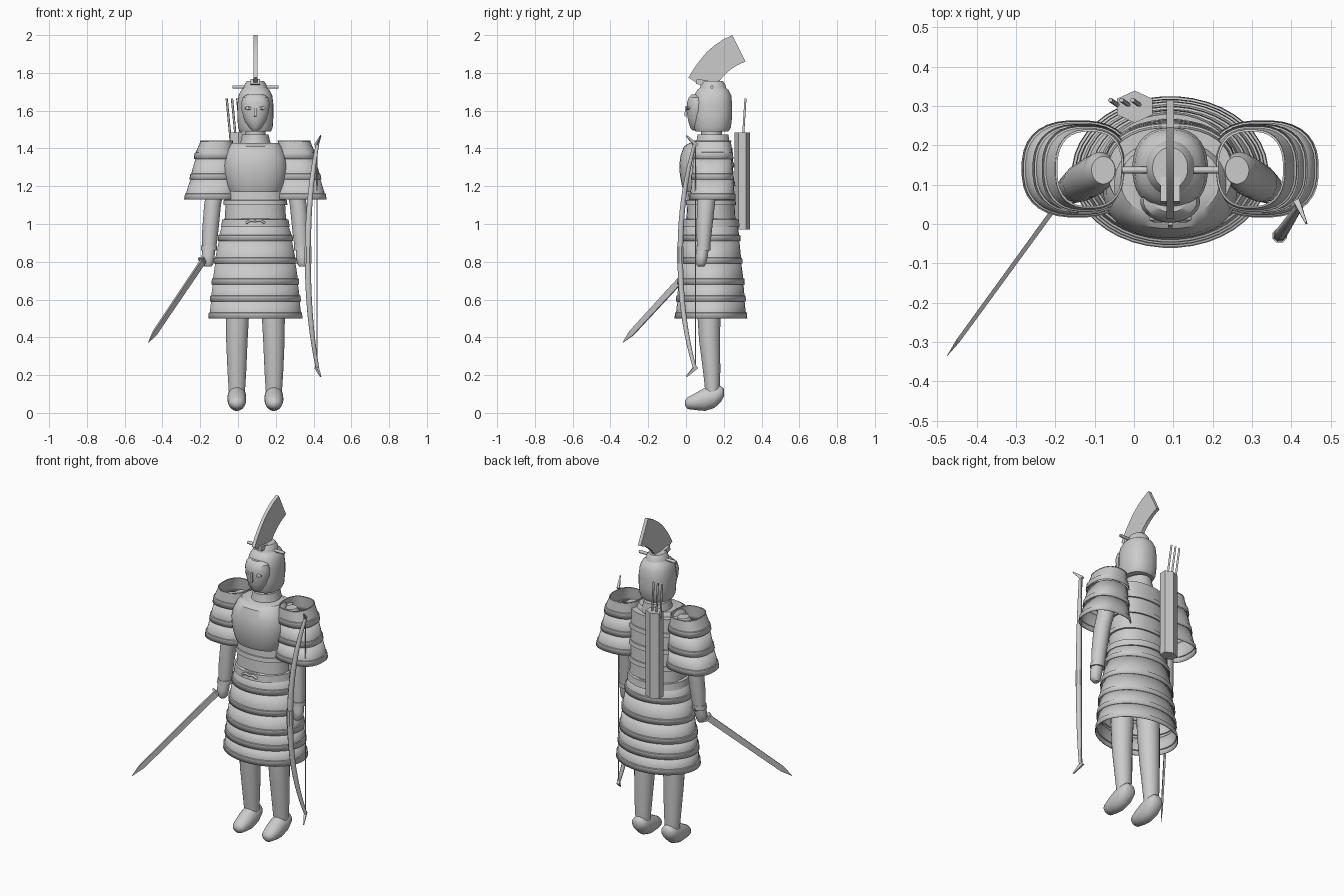
import bpy, bmesh, math
from mathutils import Vector

if "Cube" in bpy.data.objects:
    bpy.data.objects.remove(bpy.data.objects["Cube"])

CX, CY = 0.092, 0.132      # body axis
clay = bpy.data.materials.new("clay grey")
clay.use_nodes = True
GREY = (0.6, 0.6, 0.6, 1)
clay.diffuse_color = GREY
clay.node_tree.nodes["Principled BSDF"].inputs["Base Color"].default_value = GREY


def finish(name, bm, angle=35, thick=0.0):
    bmesh.ops.recalc_face_normals(bm, faces=bm.faces)
    me = bpy.data.meshes.new(name)
    bm.to_mesh(me)
    bm.free()
    me.materials.append(clay)
    ob = bpy.data.objects.new(name, me)
    bpy.context.collection.objects.link(ob)
    if thick:
        mod = ob.modifiers.new("thickness", "SOLIDIFY")
        mod.thickness = thick
    bpy.ops.object.select_all(action="DESELECT")
    ob.select_set(True)
    bpy.context.view_layer.objects.active = ob
    bpy.ops.object.shade_smooth_by_angle(angle=math.radians(angle))
    return ob


def loft(name, rings, sides=24, power=2.0, capped=True, along_y=False, thick=0.0, angle=35):
    """Skin oval rings (x, y, z, rx, r2), stacked upward or along y."""
    bm = bmesh.new()
    loops = []
    for x, y, z, rx, r2 in rings:
        loop = []
        for i in range(sides):
            a = math.tau * (i + 0.5) / sides
            u, v = math.cos(a), math.sin(a)
            u = math.copysign(abs(u) ** (2 / power), u) * rx
            v = math.copysign(abs(v) ** (2 / power), v) * r2
            loop.append(bm.verts.new((x + u, y, z + v) if along_y else (x + u, y + v, z)))
        loops.append(loop)
    for a, b in zip(loops, loops[1:]):
        for i in range(sides):
            j = (i + 1) % sides
            bm.faces.new((a[i], a[j], b[j], b[i]))
    if capped:
        bm.faces.new(loops[0])
        bm.faces.new(loops[-1])
    return finish(name, bm, angle, thick)


def body(name, rows, **kw):
    """Loft on the body axis from rows (z, rx, front y, back y)."""
    return loft(name, [(CX, (f + b) / 2, z, rx, (b - f) / 2) for z, rx, f, b in rows], **kw)


def bar(name, start, end, wide, deep, side=(0, 0, 1), tip=1.0):
    """Rectangular bar between two points, with a scaled far end."""
    p, q = Vector(start), Vector(end)
    d = (q - p).normalized()
    s = Vector(side)
    s = (s - d * s.dot(d)).normalized()
    t = d.cross(s)
    bm = bmesh.new()
    a, b = [[bm.verts.new(c + s * wide * k * i + t * deep * k * j)
             for i, j in ((.5, .5), (.5, -.5), (-.5, -.5), (-.5, .5))]
            for c, k in ((p, 1), (q, tip))]
    bm.faces.new(a)
    bm.faces.new(b)
    for i in range(4):
        bm.faces.new((a[i], a[i - 1], b[i - 1], b[i]))
    return finish(name, bm)


def rod(name, points, radius):
    cu = bpy.data.curves.new(name, "CURVE")
    cu.dimensions = "3D"
    cu.bevel_depth = radius
    cu.bevel_resolution = 1
    cu.use_fill_caps = True
    sp = cu.splines.new("POLY")
    sp.points.add(len(points) - 1)
    for pt, co in zip(sp.points, points):
        pt.co = (*co, 1)
    cu.materials.append(clay)
    ob = bpy.data.objects.new(name, cu)
    bpy.context.collection.objects.link(ob)
    return ob


# Skirt and back armour: overlapping flared tiers
tiers = [(1.02, .172, .143), (.91, .2, .158), (.79, .22, .168),
         (.68, .233, .18), (.59, .242, .186), (.5, .25, .193)]
for i, ((zt, xt, yt), (zb, xb, yb)) in enumerate(zip(tiers, tiers[1:])):
    loft(f"skirt_tier_{i + 1}",
         [(CX, CY, zb, xb, yb), (CX, CY, zb + .03, xb - .002, yb - .002),
          (CX, CY, zb + .032, xb - .008, yb - .008), (CX, CY, zt + .01, xt - .008, yt - .008)],
         sides=40, capped=False, thick=.004)
for i in range(4):
    z = 1.0 + i * .1
    loft(f"torso_tier_{i + 1}",
         [(CX, CY, z, .17, .138 - i * .004), (CX, CY, z + .025, .168, .135 - i * .004),
          (CX, CY, z + .027, .163, .13 - i * .004), (CX, CY, z + .105, .158, .125 - i * .004)],
         sides=36, power=2.3, thick=0)

# Chest plate, belt, collar and neck
body("chest_plate", [(1.17, .14, -.01, .2), (1.2, .155, -.022, .21), (1.26, .167, -.033, .21),
                     (1.31, .17, -.036, .21), (1.36, .162, -.03, .21), (1.41, .14, -.012, .21),
                     (1.43, .125, .02, .2)], power=2.3, sides=32)
body("belt", [(.985, .182, -.022, .285), (1.025, .176, -.018, .28)], sides=40)
for s in (-1, 1):
    rod("belt_knot", [(CX, -.026, 1.015), (CX + s * .025, -.026, 1.02), (CX + s * .05, -.02, 1.005)], .007)
body("collar", [(1.41, .085, .045, .235), (1.44, .078, .055, .23), (1.475, .07, .06, .225)])
body("neck", [(1.42, .055, .08, .19), (1.52, .052, .08, .19)])

# Head: helmet, face mask, eyes and nose
body("helmet", [(1.49, .083, .05, .225), (1.51, .092, .04, .238), (1.57, .096, .036, .245),
                (1.63, .096, .036, .245), (1.68, .09, .042, .24), (1.71, .075, .06, .225),
                (1.73, .05, .085, .2)], power=2.3, sides=32)
body("face_mask", [(1.495, .02, .035, .1), (1.51, .036, .022, .1), (1.55, .058, .01, .1),
                   (1.6, .073, .003, .11), (1.64, .076, .004, .11), (1.67, .068, .014, .1),
                   (1.685, .045, .03, .1)])
for s in (-1, 1):
    x = CX + s * .032
    loft("eye", [(x, y, 1.613, r, r * .45) for y, r in ((.03, .024), (.01, .022), (.004, .01))],
         sides=16, along_y=True)
bar("nose", (CX, .004, 1.625), (CX, -.002, 1.57), .012, .014, side=(1, 0, 0))

# Helmet cap, pin and crest
body("helmet_cap", [(1.71, .065, .07, .215), (1.74, .058, .078, .208), (1.758, .045, .09, .195)])
rod("helmet_pin", [(-.03, .137, 1.725), (.215, .137, 1.725)], .009)
bar("crest_mount", (CX, .055, 1.755), (CX, .17, 1.735), .05, .028, side=(1, 0, 0))
outline = [(.013, 1.775), (.04, 1.82), (.07, 1.862), (.11, 1.91), (.15, 1.945), (.195, 1.976),
           (.245, 2.0), (.315, 1.86), (.27, 1.84), (.235, 1.817), (.205, 1.79), (.18, 1.76),
           (.165, 1.735), (.06, 1.745)]
bm = bmesh.new()
face = bm.faces.new([bm.verts.new((CX - .01, y, z)) for y, z in outline])
grown = bmesh.ops.extrude_face_region(bm, geom=[face])["geom"]
bmesh.ops.translate(bm, vec=(.02, 0, 0), verts=[g for g in grown if isinstance(g, bmesh.types.BMVert)])
finish("crest", bm)

# Limbs and shoulder guards on both sides
for s, side in ((-1, "right"), (1, "left")):
    def at(d):
        return CX + s * d
    loft(f"{side}_leg", [(at(.098), .14, .11, .043, .038), (at(.098), .136, .22, .05, .046),
                         (at(.098), .125, .38, .057, .056), (at(.094), .12, .56, .063, .063),
                         (at(.088), .12, .8, .065, .065)])
    loft(f"{side}_foot", [(at(.098), y, z, rx, rz) for y, z, rx, rz in
                          ((-.006, .052, .016, .014), (.01, .052, .036, .032), (.05, .06, .047, .045),
                           (.1, .072, .05, .062), (.15, .085, .049, .06), (.185, .1, .042, .042),
                           (.2, .107, .025, .022))], along_y=True, angle=50)
    loft(f"{side}_arm", [(at(.245), .092, .86, .036, .034), (at(.24), .096, .95, .043, .04),
                         (at(.227), .105, 1.1, .045, .048), (at(.2), .12, 1.25, .048, .05),
                         (at(.178), .135, 1.38, .042, .048), (at(.17), .137, 1.41, .03, .035)])
    loft(f"{side}_cuff", [(at(.246), .091, .86, .042, .038), (at(.245), .092, .885, .042, .038)])
    loft(f"{side}_hand", [(at(.25), .08, .775, .018, .018), (at(.252), .08, .79, .031, .027),
                          (at(.25), .084, .83, .035, .032), (at(.246), .09, .875, .033, .031)], angle=50)
    # guard rows: z, inner offset, outer offset, half depth
    guard = [(1.44, .118, .292, .1), (1.345, .107, .323, .108), (1.235, .1, .35, .115), (1.13, .092, .378, .124)]
    for i, ((zt, it, ot, dt), (zb, ib, ob, db)) in enumerate(zip(guard, guard[1:])):
        rows = [(zb, ib, ob, db), (zb + .03, ib + .003, ob - .005, db - .003),
                (zb + .032, ib + .007, ob - .01, db - .007), (zt, it + .005, ot - .005, dt - .005)]
        if i == 0:
            rows += [(zt + .001, it, ot, dt)]
        loft(f"{side}_guard_tier_{i + 1}",
             [(at((a + b) / 2), .14, z, (b - a) / 2, d) for z, a, b, d in rows],
             sides=32, power=2.5, capped=False, thick=.004)

# Sword in the right hand
hilt, tip = Vector((-.14, .125, .87)), Vector((-.475, -.335, .372))
rod("sword_grip", [hilt, hilt.lerp(tip, .14)], .012)
bar("sword_guard", hilt.lerp(tip, .13), hilt.lerp(tip, .145), .05, .035)
bar("sword_blade", hilt.lerp(tip, .14), hilt.lerp(tip, .9), .036, .012, tip=.85)
bar("sword_point", hilt.lerp(tip, .9), tip, .031, .01, tip=.08)

# Bow at the left: curved limb lofted upward, hooked ends and string
limb = []
for i in range(21):
    t = i / 10 - 1
    k = abs(t) ** 2.2
    limb.append((.37 + .05 * k, -.03 + .075 * k, .83 + .59 * t, .017 - .007 * k, .016 - .006 * k))
loft("bow_limb", limb, sides=8, angle=60)
loft("bow_grip", [(.37, -.03, z, .02, .019) for z in (.79, .88)], sides=8)
for s in (-1, 1):
    bar("bow_tip", (.415, .055, .83 + s * .585), (.438, .002, .83 + s * .638), .022, .016, tip=.3)
rod("bow_string", [(.418, .05, .25), (.418, .05, 1.41)], .003)

# Quiver and arrows on the back
loft("quiver", [(.002, .298, z, .052, .041) for z in (.97, 1.485)], sides=6, angle=20)
for x in (-.06, -.032, -.004):
    rod("arrow", [(x + .025, .298, 1.4), (x, .315, 1.665)], .006)
